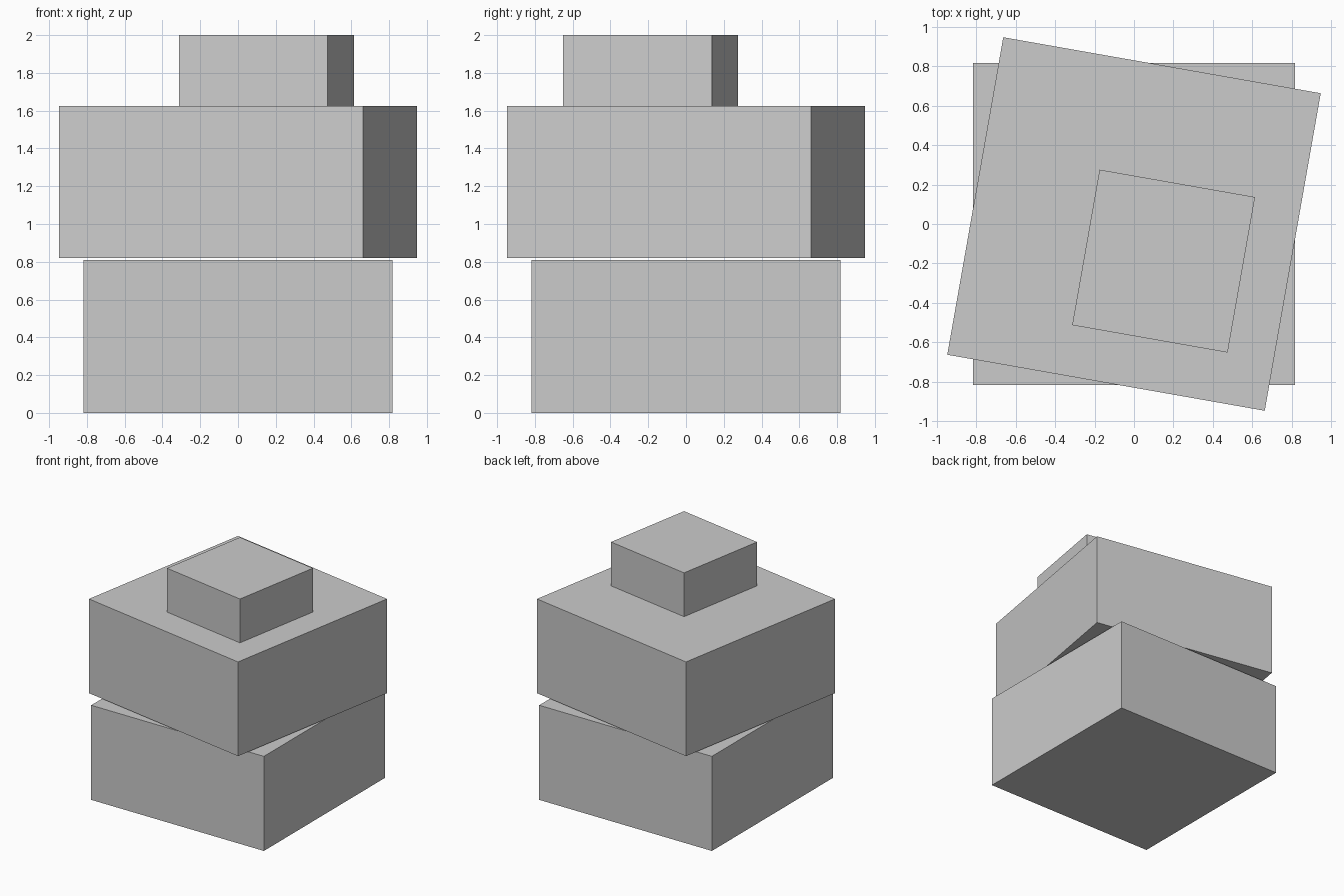
import bpy
import math

default_cube = bpy.data.objects.get("Cube")
if default_cube:
    bpy.data.objects.remove(default_cube, do_unlink=True)

grey = bpy.data.materials.new("light_grey")
grey.use_nodes = True
grey.diffuse_color = (0.6, 0.6, 0.6, 1)
grey.node_tree.nodes["Principled BSDF"].inputs["Base Color"].default_value = (0.6, 0.6, 0.6, 1)


def add_block(name, center, side, bottom, top, turn=0):
    """Square block between two heights, turned about the vertical."""
    bpy.ops.mesh.primitive_cube_add(
        size=1,
        location=(center[0], center[1], (bottom + top) / 2),
        rotation=(0, 0, math.radians(turn)),
    )
    block = bpy.context.object
    block.name = name
    block.scale = (side, side, top - bottom)
    bpy.ops.object.transform_apply(location=False, rotation=False, scale=True)
    block.data.materials.append(grey)
    return block


# Stack of blocks, the upper two twisted and the smallest off centre
add_block("base_block", (0, 0), 1.634, 0, 0.809)
add_block("middle_block", (0, 0), 1.634, 0.819, 1.625, -10)
add_block("top_block", (0.15, -0.188), 0.8, 1.625, 2.0, -10)
